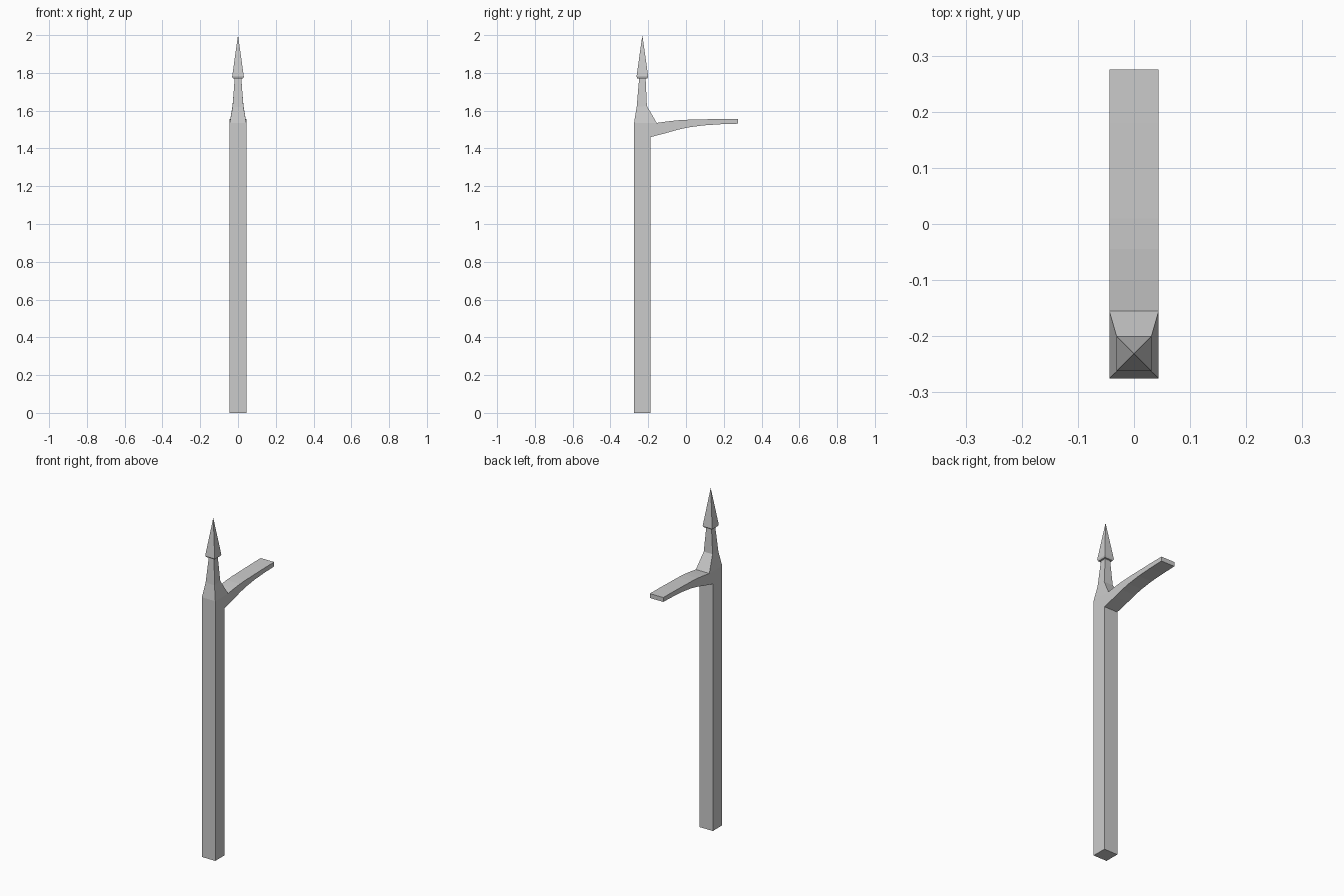
import bpy, bmesh

if "Cube" in bpy.data.objects:
    bpy.data.objects.remove(bpy.data.objects["Cube"])

grey = bpy.data.materials.new("plain grey")
grey.diffuse_color = (0.6, 0.6, 0.6, 1)
grey.use_nodes = True
grey.node_tree.nodes["Principled BSDF"].inputs["Base Color"].default_value = grey.diffuse_color


def loft(name, rings):
    """Skin four-sided rings (y1, z1, y2, z2, half_width) and cap the ends."""
    bm = bmesh.new()
    loops = [[bm.verts.new(p) for p in ((-w, y1, z1), (w, y1, z1), (w, y2, z2), (-w, y2, z2))]
             for y1, z1, y2, z2, w in rings]
    for a, b in zip(loops, loops[1:]):
        for i in range(4):
            j = (i + 1) % 4
            bm.faces.new((a[i], a[j], b[j], b[i]))
    bm.faces.new(loops[0][::-1])
    bm.faces.new(loops[-1])
    bmesh.ops.remove_doubles(bm, verts=bm.verts[:], dist=0.0003)
    bmesh.ops.recalc_face_normals(bm, faces=bm.faces[:])
    mesh = bpy.data.meshes.new(name)
    bm.to_mesh(mesh)
    bm.free()
    mesh.materials.append(grey)
    obj = bpy.data.objects.new(name, mesh)
    bpy.context.collection.objects.link(obj)
    return obj


def square(z, w, centre=-0.231):
    return (centre - w, z, centre + w, z, w)


W = 0.044

# Square post, flaring into the arm root and tapering to a thin neck
loft("post_and_neck", [
    (-0.275, 0, -0.188, 0, W),
    (-0.275, 1.535, -0.188, 1.46, W),
    (-0.275, 1.535, -0.155, 1.535, W),
    (-0.261, 1.62, -0.207, 1.625, 0.029),
    square(1.773, 0.017),
])

# Spear tip with a slightly undercut base
loft("spear_tip", [
    square(1.771, 0.027),
    square(1.78, 0.031),
    square(2.0, 0.0),
])

# Curved arm reaching backwards
loft("curved_arm", [
    (-0.188, 1.46, -0.155, 1.535, W),
    (-0.10, 1.483, -0.10, 1.543, W),
    (-0.045, 1.499, -0.045, 1.549, W),
    (0.01, 1.511, 0.01, 1.552, W),
    (0.09, 1.522, 0.09, 1.554, W),
    (0.18, 1.528, 0.18, 1.556, W),
    (0.275, 1.531, 0.275, 1.557, W),
])
